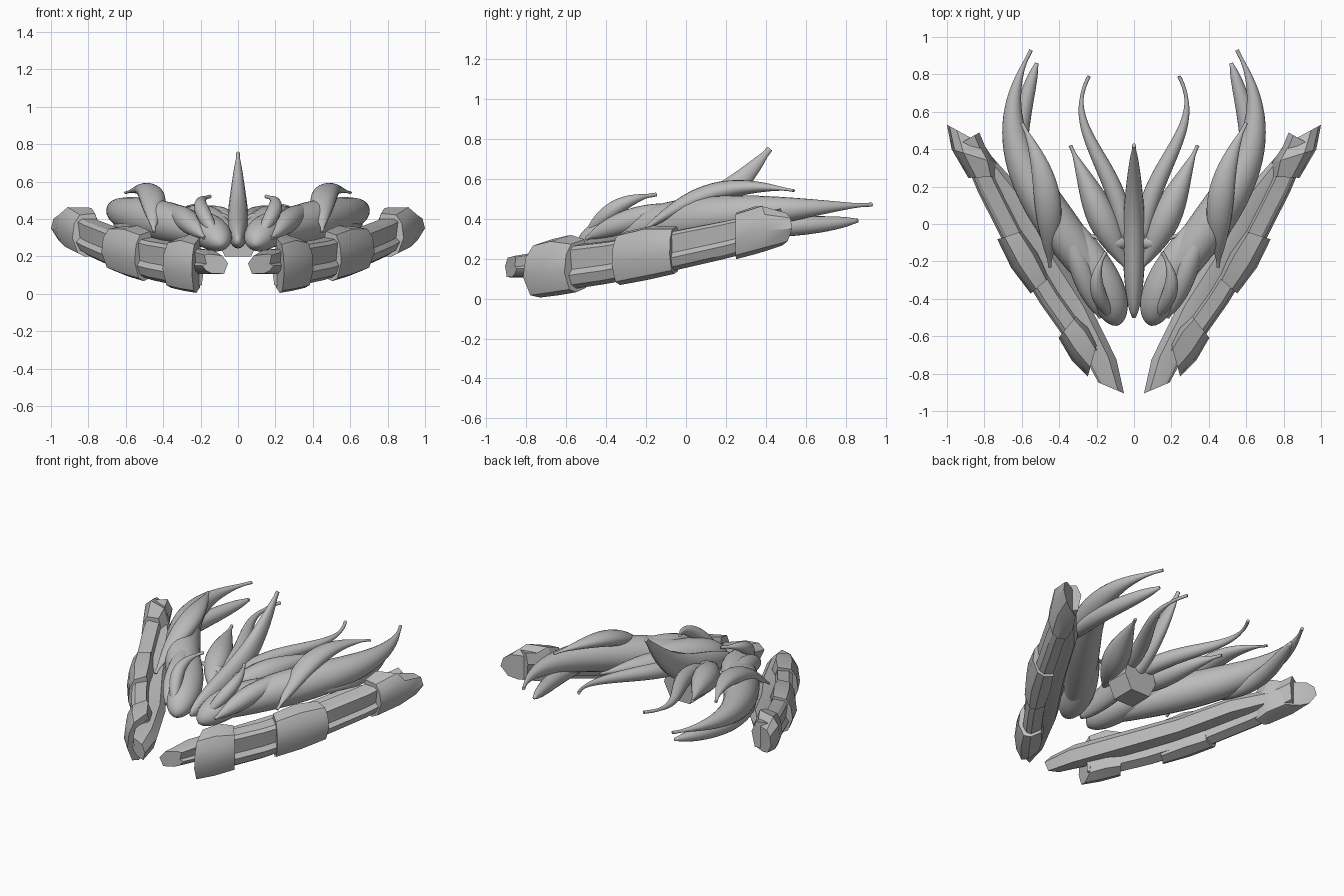
import bpy
import math
from mathutils import Vector

cube = bpy.data.objects.get("Cube")
if cube:
    bpy.data.objects.remove(cube, do_unlink=True)

SHADE = (.5, .5, .5, 1)
grey = bpy.data.materials.new("hull_grey")
grey.use_nodes = True
grey.diffuse_color = SHADE
grey.node_tree.nodes["Principled BSDF"].inputs["Base Color"].default_value = SHADE


def skin(name, rings, mirror, angle):
    """Join rings of points into a capped tube."""
    n = len(rings[0])
    verts = [point for ring in rings for point in ring]
    faces = [(i * n + j, i * n + (j + 1) % n, (i + 1) * n + (j + 1) % n, (i + 1) * n + j)
             for i in range(len(rings) - 1) for j in range(n)]
    faces += [tuple(reversed(range(n))), tuple(range(len(verts) - n, len(verts)))]
    mesh = bpy.data.meshes.new(name)
    mesh.from_pydata(verts, [], faces)
    mesh.materials.append(grey)
    obj = bpy.data.objects.new(name, mesh)
    bpy.context.collection.objects.link(obj)
    bpy.ops.object.select_all(action='DESELECT')
    obj.select_set(True)
    bpy.context.view_layer.objects.active = obj
    bpy.ops.object.mode_set(mode='EDIT')
    bpy.ops.mesh.select_all(action='SELECT')
    bpy.ops.mesh.normals_make_consistent(inside=False)
    bpy.ops.object.mode_set(mode='OBJECT')
    bpy.ops.object.shade_smooth_by_angle(angle=math.radians(angle))
    if mirror:
        obj.modifiers.new("Mirror", 'MIRROR').use_mirror_merge = False


def horn(name, start, bend, sweep, tip, radius, peak=.4, flatness=1, taper=1, mirror=True):
    """Organic tube on a cubic curve, thickest at the peak; a low taper makes blunt ends."""
    a, b, c, d = (Vector(p) for p in (start, bend, sweep, tip))
    steps, sides = 36, 20
    power = math.log(.5) / math.log(peak)
    rings = []
    for i in range(steps + 1):
        t = i / steps
        u = 1 - t
        centre = a * u**3 + b * (3 * u * u * t) + c * (3 * u * t * t) + d * t**3
        along = (b - a) * (u * u) + (c - b) * (2 * u * t) + (d - c) * (t * t)
        side = along.cross(Vector((0, 0, 1))).normalized()
        up = side.cross(along).normalized()
        swell = max(0, math.sin(math.pi * t**power))**taper
        r = max(radius * swell, .01)
        rings.append([centre + side * (r * math.cos(q)) + up * (r * flatness * math.sin(q))
                      for q in (math.tau * k / sides for k in range(sides))])
    skin(name, rings, mirror, 80)


OUTWARD = Vector((.87, -.49, 0))
ALONG = Vector((.49, .87, .2))


def rail_section(profile, y, width=1, height=1, slant=0, shift=0, lift=0):
    """Cross-section on the bowed, rising rail line at the given y."""
    f = (y + .76) / 1.22
    x = .2 + .7 * f + .25 * f * (1 - f)
    z = .02 + .15 * f + .1 * f * f + lift
    centre = Vector((x, y, z)) + OUTWARD * shift
    tall = height * (1 - .2 * f)
    return [centre + OUTWARD * (s * width) + ALONG * (s * width * slant)
            + Vector((0, 0, t * tall)) for s, t in profile]


# Outer armour rail with a recessed band along its side
RAIL = [(-.06, .02), (0, 0), (.03, .02), (.05, .07), (.03, .1),
        (.04, .2), (.02, .22), (-.05, .23), (-.08, .15)]
skin("outer_rail", [rail_section(RAIL, y) for y in (-.7, -.4, -.1, .2, .45)], True, 30)

# Collars clamped round the rail: front y, back y, end slants, back width and height
COLLAR = [(-.06, 0), (0, -.02), (.04, 0), (.07, .1), (.06, .2), (.03, .26), (-.05, .28), (-.08, .16)]
for name, front, back, slant, end_slant, end_width, end_height in (
        ("front_collar", -.73, -.55, -1, -.4, 1, .9),
        ("middle_collar", -.33, -.06, -.2, .2, 1, .9),
        ("rear_collar", .25, .48, .5, 1.6, .8, .7)):
    middle, mid_slant = (front + back) / 2, (slant + end_slant) / 2
    skin(name, [rail_section(COLLAR, front, .9, .95, slant),
                rail_section(COLLAR, middle, 1.15, 1, mid_slant),
                rail_section(COLLAR, back, end_width, end_height, end_slant)], True, 30)

# Inner beam running beside the rail
skin("inner_beam", [rail_section(RAIL, -.86, .7, .45, 1.3, .02, .1),
                    rail_section(RAIL, -.72, 1.1, .6, .8, -.03, .08)]
     + [rail_section(RAIL, y, 1.1, .6, 0, -.08, .06) for y in (-.5, -.2, .1)]
     + [rail_section(RAIL, .38, .5, .5, 0, -.03, .05)], True, 30)

# Swept wing hull from the front fang to the long rear horn
horn("front_fang", (.09, -.54, .26), (.12, -.4, .33), (.2, -.2, .38), (.4, .1, .41), .1, .4, .9, .7)
horn("wing_hull", (.12, -.5, .27), (.2, -.1, .4), (.9, .3, .44), (.55, .93, .47), .11)
horn("wing_ridge", (.18, -.5, .3), (.28, -.3, .4), (.3, -.1, .45), (.5, .2, .45), .06)
horn("front_hook", (.1, -.52, .28), (.2, -.4, .45), (.24, -.3, .5), (.15, -.15, .52), .04)

# Raised pod ending in the upper horn, and the prong beneath it
horn("upper_horn", (.45, -.23, .33), (.46, 0, .5), (.42, .2, .6), (.6, .54, .54), .07, .5, .7)
horn("lower_prong", (.5, 0, .38), (.7, .3, .34), (.6, .6, .36), (.52, .86, .39), .05, .5, 1, .5)

# Central keel rising into a tall fin
horn("central_fin", (0, -.5, .28), (0, -.1, .36), (0, .1, .36), (0, .42, .75), .06, .4, 1.5, .6, False)

# Rear spines and the hub spur
horn("short_spine", (.03, -.25, .35), (.16, 0, .38), (.2, .1, .42), (.34, .42, .43), .08, .45)
horn("long_spine", (.05, -.1, .38), (.05, .3, .45), (.4, .5, .43), (.24, .79, .47), .05, .2)
horn("hub_spur", (0, -.1, .36), (.1, -.1, .4), (.1, -.1, .4), (.24, -.06, .4), .04)

# Belly clamp under the hub
CLAMP = [(-.12, .3), (-.07, .2), (.07, .2), (.12, .3), (.1, .38), (-.1, .38)]
skin("belly_clamp", [[Vector((x, y, z)) for x, z in CLAMP] for y in (-.1, .06)], False, 30)
